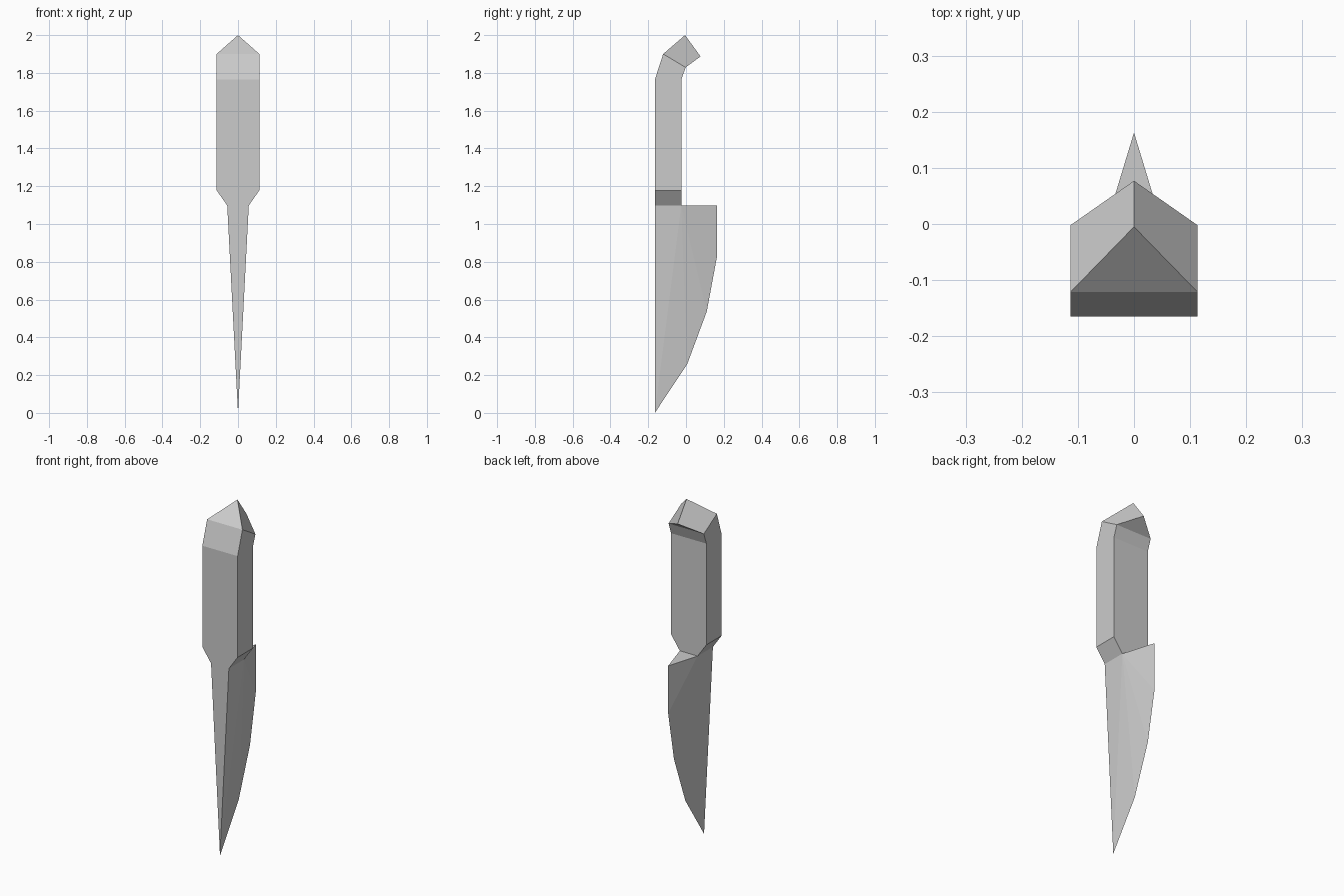
import bpy
import bmesh

if "Cube" in bpy.data.objects:
    bpy.data.objects.remove(bpy.data.objects["Cube"])

BACK, FRONT = -0.165, -0.025      # spine plane and belly plane of the grip
WIDE, SLIM = 0.113, 0.057         # half widths of handle and blade
GUARD_Z = 1.098


def finish(bm, name):
    bmesh.ops.recalc_face_normals(bm, faces=bm.faces)
    mesh = bpy.data.meshes.new(name)
    bm.to_mesh(mesh)
    bm.free()
    obj = bpy.data.objects.new(name, mesh)
    bpy.context.collection.objects.link(obj)
    return obj


# Handle: rectangular rings lofted from the blade collar up to the bent neck
bm = bmesh.new()
sections = [  # half width, (y, z) on spine side, (y, z) on belly side
    (SLIM, (BACK, GUARD_Z), (FRONT, GUARD_Z)),
    (WIDE, (BACK, 1.178), (FRONT, 1.178)),
    (WIDE, (BACK, 1.764), (FRONT, 1.764)),
    (WIDE, (-0.121, 1.9), (-0.002, 1.829)),
]
rings = []
for w, s, b in sections:
    rings.append([bm.verts.new(p) for p in
                  ((-w, *s), (w, *s), (w, *b), (-w, *b))])
for low, high in zip(rings, rings[1:]):
    for i in range(4):
        j = (i + 1) % 4
        bm.faces.new((low[i], low[j], high[j], high[i]))

# Pommel: a gable ridge closing the tilted top ring
sl, sr, br, bl = rings[-1]
ridge_s = bm.verts.new((0, -0.005, 2.0))
ridge_b = bm.verts.new((0, 0.077, 1.887))
for face in ((sl, sr, ridge_s), (br, bl, ridge_b),
             (sr, br, ridge_b, ridge_s), (bl, sl, ridge_s, ridge_b)):
    bm.faces.new(face)
finish(bm, "handle")

# Blade: flat spine, two flat cheeks, and bevels running to the curved edge
bm = bmesh.new()
edge = [bm.verts.new((0, y, z)) for y, z in
        ((0.163, GUARD_Z), (0.163, 0.822), (0.11, 0.537),
         (0.006, 0.257), (BACK, 0.0))]
tip = edge[-1]
spine, crease = [], []
for side in (-1, 1):
    s = bm.verts.new((side * SLIM, BACK, GUARD_Z))
    c = bm.verts.new((side * SLIM, FRONT, GUARD_Z))
    bm.faces.new((s, c, tip))
    for a, b in zip(edge, edge[1:]):
        bm.faces.new((c, a, b))
    spine.append(s)
    crease.append(c)
bm.faces.new((*spine, tip))
bm.faces.new((*crease, edge[0]))
finish(bm, "blade")
